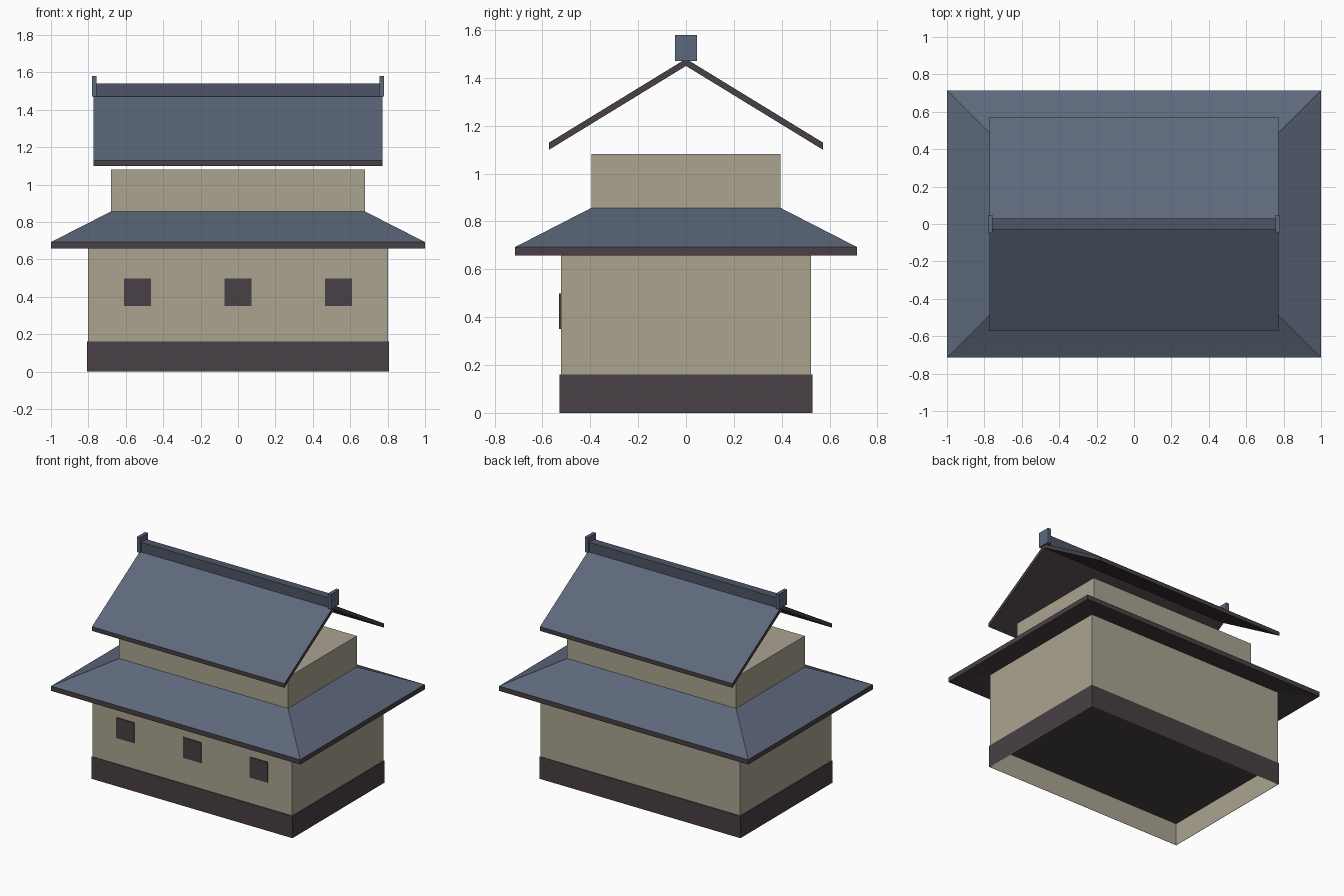
import bpy, bmesh

if "Cube" in bpy.data.objects:
    bpy.data.objects.remove(bpy.data.objects["Cube"])

def material(name, rgb):
    m = bpy.data.materials.new(name)
    m.diffuse_color = (*rgb, 1)
    m.use_nodes = True
    m.node_tree.nodes["Principled BSDF"].inputs["Base Color"].default_value = m.diffuse_color
    return m

PLASTER = material("plaster", (0.40, 0.37, 0.28))
TIMBER = material("dark_timber", (0.065, 0.05, 0.058))
TILE = material("blue_tile", (0.11, 0.14, 0.20))
RIDGE = material("ridge_tile", (0.075, 0.09, 0.13))

def finish(name, bm, mats):
    me = bpy.data.meshes.new(name)
    bm.to_mesh(me)
    bm.free()
    for m in mats:
        me.materials.append(m)
    ob = bpy.data.objects.new(name, me)
    bpy.context.collection.objects.link(ob)
    return ob

def box(name, x, y, z, mat, drop=()):
    """Box from (min, max) ranges; drop lists the z normals of faces left open."""
    bm = bmesh.new()
    bmesh.ops.create_cube(bm, size=1)
    for v in bm.verts:
        v.co = [r[0] if c < 0 else r[1] for c, r in zip(v.co, (x, y, z))]
    bm.normal_update()
    gone = [f for f in bm.faces if round(f.normal.z) in drop]
    bmesh.ops.delete(bm, geom=gone, context='FACES')
    return finish(name, bm, [mat])

def sym(h):
    return (-h, h)

# Lower storey: open-bottomed walls wrapped by a dark plinth
box("lower_walls", sym(0.802), sym(0.523), (0, 0.70), PLASTER, drop=(-1, 1))
box("plinth", sym(0.807), sym(0.528), (0, 0.16), TIMBER, drop=(-1,))

# Front windows
for i, x in enumerate((-0.537, 0, 0.537)):
    box(f"window_{i + 1}", (x - 0.072, x + 0.072), (-0.53, -0.515), (0.35, 0.498), TIMBER)

# Skirt roof: rectangular rings from soffit, over the fascia, up the tiles
bm = bmesh.new()
rings = []
for hx, hy, z in ((0.802, 0.523, 0.70), (1.0, 0.715, 0.658),
                  (1.0, 0.715, 0.693), (0.678, 0.395, 0.857)):
    rings.append([bm.verts.new((sx * hx, sy * hy, z))
                  for sx, sy in ((-1, -1), (1, -1), (1, 1), (-1, 1))])
for k, (a, b) in enumerate(zip(rings, rings[1:])):
    for i in range(4):
        j = (i + 1) % 4
        f = bm.faces.new((a[i], a[j], b[j], b[i]))
        f.material_index = 1 if k == 2 else 0
finish("skirt_roof", bm, [TIMBER, TILE])

# Upper storey
box("upper_walls", sym(0.678), sym(0.395), (0.855, 1.082), PLASTER, drop=(-1,))

# Gable roof: chevron profile extruded along x, tiles on top only
profile = [(-0.572, 1.10), (0, 1.45), (0.572, 1.10),
           (0.572, 1.13), (0, 1.48), (-0.572, 1.13)]
bm = bmesh.new()
left, right = ([bm.verts.new((x, y, z)) for y, z in profile] for x in sym(0.773))
for i in range(6):
    j = (i + 1) % 6
    f = bm.faces.new((left[i], left[j], right[j], right[i]))
    f.material_index = 1 if i in (3, 4) else 0
for s in (left, right):
    bm.faces.new((s[0], s[1], s[4], s[5]))
    bm.faces.new((s[1], s[2], s[3], s[4]))
bmesh.ops.recalc_face_normals(bm, faces=bm.faces)
finish("gable_roof", bm, [TIMBER, TILE])

# Ridge beam and its end caps
box("ridge_beam", sym(0.77), sym(0.03), (1.47, 1.54), RIDGE)
for side, s in (("left", -1), ("right", 1)):
    box(f"ridge_cap_{side}", (s * 0.768 - 0.012, s * 0.768 + 0.012),
        sym(0.047), (1.47, 1.58), TILE)
